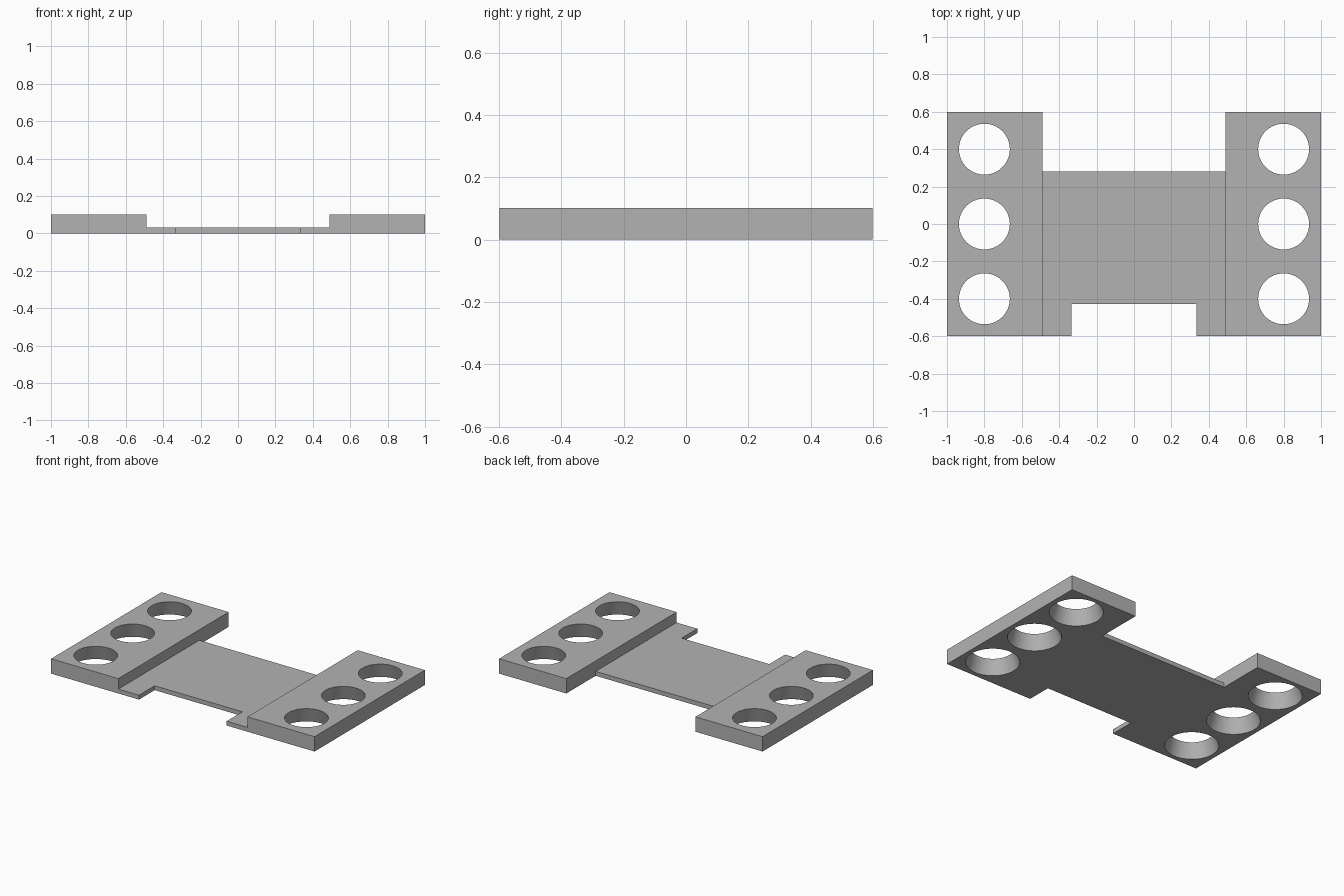
import bpy, bmesh, math

if "Cube" in bpy.data.objects:
    bpy.data.objects.remove(bpy.data.objects["Cube"])

PAD_IN, PAD_OUT, HALF_Y = 0.49, 1.0, 0.598
PAD_H, WEB_H = 0.102, 0.03
HOLE_TOP, HOLE_BOTTOM = 0.136, 0.167

grey = bpy.data.materials.new("plain grey")
grey.diffuse_color = (0.45, 0.45, 0.45, 1)
grey.use_nodes = True
grey.node_tree.nodes["Principled BSDF"].inputs["Base Color"].default_value = grey.diffuse_color


def prism(name, outline, height):
    """Extrude a flat outline upward from the ground."""
    bm = bmesh.new()
    face = bm.faces.new([bm.verts.new((x, y, 0)) for x, y in outline])
    top = bmesh.ops.extrude_face_region(bm, geom=[face])["geom"]
    bmesh.ops.translate(bm, vec=(0, 0, height),
                        verts=[v for v in top if isinstance(v, bmesh.types.BMVert)])
    bmesh.ops.recalc_face_normals(bm, faces=bm.faces[:])
    mesh = bpy.data.meshes.new(name)
    bm.to_mesh(mesh)
    bm.free()
    mesh.materials.append(grey)
    obj = bpy.data.objects.new(name, mesh)
    bpy.context.collection.objects.link(obj)
    return obj


def boolean(target, tool, operation):
    mod = target.modifiers.new(operation.lower(), "BOOLEAN")
    mod.object, mod.operation, mod.solver = tool, operation, "EXACT"
    bpy.context.view_layer.objects.active = target
    bpy.ops.object.modifier_apply(modifier=mod.name)
    bpy.data.objects.remove(tool)


# Thin web with a notch in its front edge
half = [(0.333, -0.428), (0.333, -HALF_Y), (PAD_IN + 0.05, -HALF_Y), (PAD_IN + 0.05, 0.28)]
plate = prism("connector_plate", half + [(-x, y) for x, y in reversed(half)], WEB_H)

# Thick pads at both ends
for side in (-1, 1):
    a, b = sorted((side * PAD_IN, side * PAD_OUT))
    pad = prism("end_pad", [(a, -HALF_Y), (b, -HALF_Y), (b, HALF_Y), (a, HALF_Y)], PAD_H)
    boolean(plate, pad, "UNION")

# Tapered holes, wider underneath
margin = 0.05
slope = (HOLE_BOTTOM - HOLE_TOP) / PAD_H
for x in (-0.8, 0.8):
    for y in (-0.4, 0, 0.4):
        bpy.ops.mesh.primitive_cone_add(
            vertices=64, radius1=HOLE_BOTTOM + slope * margin,
            radius2=HOLE_TOP - slope * margin, depth=PAD_H + 2 * margin,
            location=(x, y, PAD_H / 2))
        cutter = bpy.context.object
        cutter.data.materials.append(grey)
        boolean(plate, cutter, "DIFFERENCE")

# Smooth hole walls, sharp edges elsewhere
bpy.ops.object.select_all(action="DESELECT")
plate.select_set(True)
bpy.context.view_layer.objects.active = plate
bpy.ops.object.shade_smooth_by_angle(angle=math.radians(30))
